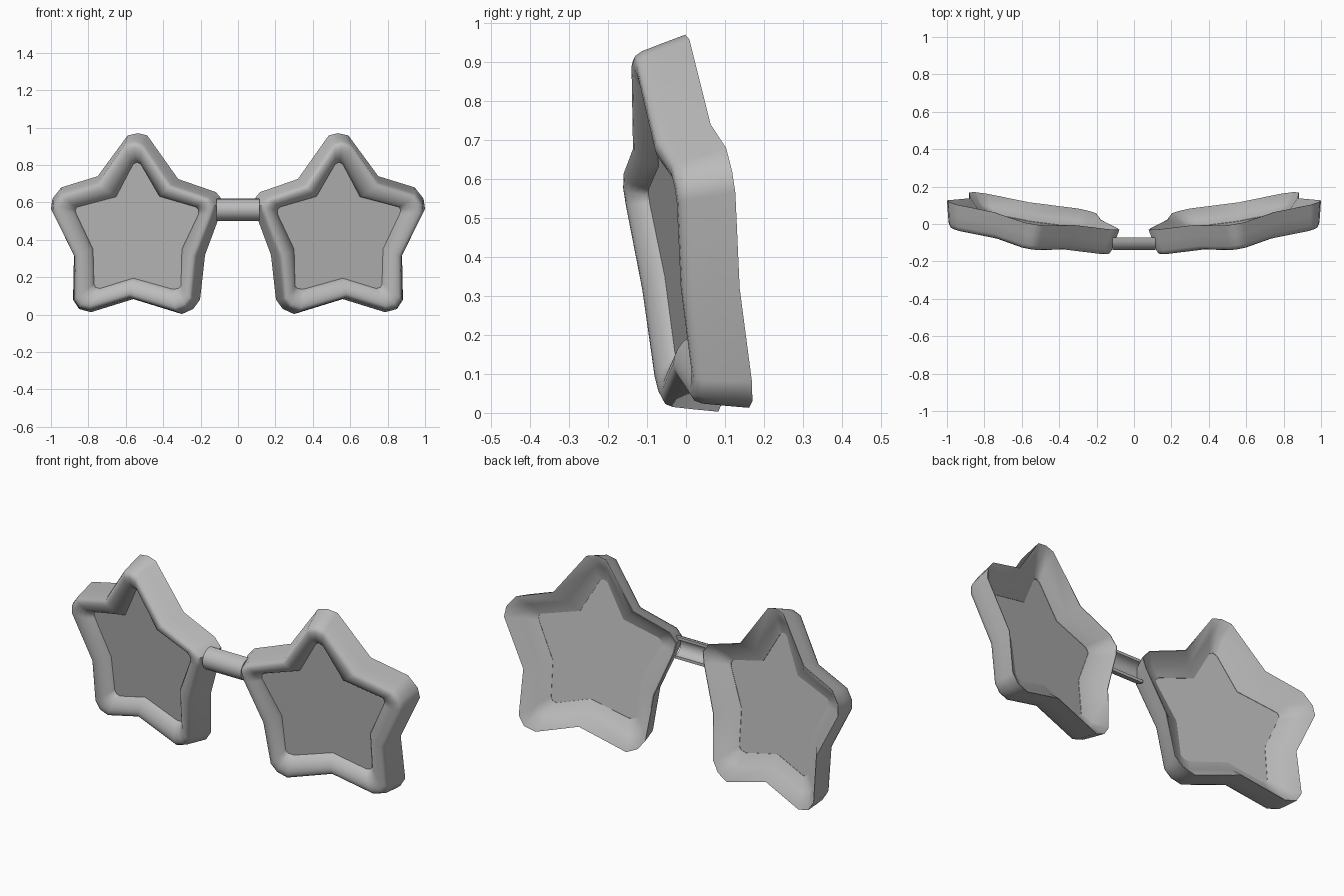
import bpy
import bmesh
import math

cube = bpy.data.objects.get("Cube")
if cube:
    bpy.data.objects.remove(cube, do_unlink=True)

# One plain grey plastic for every part
grey = bpy.data.materials.new("grey plastic")
grey.use_nodes = True
grey_value = (0.5, 0.5, 0.5, 1)
grey.diffuse_color = grey_value
grey.node_tree.nodes["Principled BSDF"].inputs["Base Color"].default_value = grey_value

# Star outlines as (x, z), clockwise from the top tip: three points per tip, one per notch
OUTER = [(.485, .958), (.535, .97), (.59, .958), (.75, .74),
         (.945, .68), (.992, .62), (1, .565), (.877, .32),
         (.882, .08), (.85, .03), (.786, .013), (.56, .083),
         (.3, .003), (.24, .03), (.203, .08), (.176, .32),
         (.09, .55), (.078, .607), (.118, .655), (.32, .725)]
LENS = [(.52, .805), (.54, .815), (.56, .805), (.652, .63),
        (.86, .575), (.87, .56), (.865, .54), (.775, .35),
        (.77, .165), (.76, .145), (.738, .14), (.56, .195),
        (.35, .136), (.32, .14), (.305, .155), (.3, .35),
        (.21, .54), (.21, .56), (.225, .575), (.42, .632)]

# Rim cross-section as (share of the way from outer edge to lens, depth from the front plane)
RIM = [(0, .145), (.1, .08), (.19, .025), (.26, .006), (.36, 0), (.5, 0), (.65, .006),
       (.8, .018), (.92, .034), (1, .052), (1, .06), (.5, .088), (.03, .145)]
DEPTH = .145
LENS_DEPTH = .052
TURN, TILT = .165, .128


def ring(t, depth):
    """Star loop between the two outlines, on the turned and tilted star plane."""
    lag = depth - (DEPTH + (LENS_DEPTH - DEPTH) * t)
    points = []
    for (ox, oz), (lx, lz) in zip(OUTER, LENS):
        x = ox + (lx - ox) * t - TURN * lag
        z = oz + (lz - oz) * t + TILT * lag
        y = depth - .086 + TURN * (x - .54) - TILT * (z - .5)
        points.append((x, y, z))
    return points


def loft(bm, loops, wrap):
    """Skin a row of point loops with quads; wrap joins last to first, else cap both ends."""
    rows = [[bm.verts.new(p) for p in loop] for loop in loops]
    count = len(rows[0])
    pairs = list(zip(rows, rows[1:]))
    if wrap:
        pairs.append((rows[-1], rows[0]))
    else:
        bm.faces.new(rows[0])
        bm.faces.new(list(reversed(rows[-1])))
    for a, b in pairs:
        for i in range(count):
            j = (i + 1) % count
            bm.faces.new((a[i], a[j], b[j], b[i]))


def make_part(name, loops, wrap=False, mirrored=False):
    bm = bmesh.new()
    loft(bm, loops, wrap)
    bmesh.ops.recalc_face_normals(bm, faces=bm.faces)
    mesh = bpy.data.meshes.new(name)
    bm.to_mesh(mesh)
    bm.free()
    mesh.materials.append(grey)
    part = bpy.data.objects.new(name, mesh)
    bpy.context.collection.objects.link(part)
    bpy.ops.object.select_all(action="DESELECT")
    part.select_set(True)
    bpy.context.view_layer.objects.active = part
    bpy.ops.object.shade_smooth_by_angle(angle=math.radians(45))
    if mirrored:
        mirror = part.modifiers.new("Mirror", "MIRROR")
        mirror.use_clip = False
        mirror.use_mirror_merge = False
    return part


# Star rims and flat lenses, mirrored to both sides
make_part("star_rims", [ring(t, d) for t, d in RIM], wrap=True, mirrored=True)
make_part("star_lenses", [ring(1, LENS_DEPTH), ring(1, LENS_DEPTH + .006)], mirrored=True)


# Bridge: rounded at the front, with a channel along the back
def arc(half_height, bulge):
    angles = [math.pi * i / 10 for i in range(11)]
    return [(-.072 - bulge * math.sin(a), .56 + half_height * math.cos(a)) for a in angles]


section = arc(.06, .068) + list(reversed(arc(.045, .045)))
make_part("bridge", [[(x, y, z) for y, z in section] for x in (-.115, .115)])
